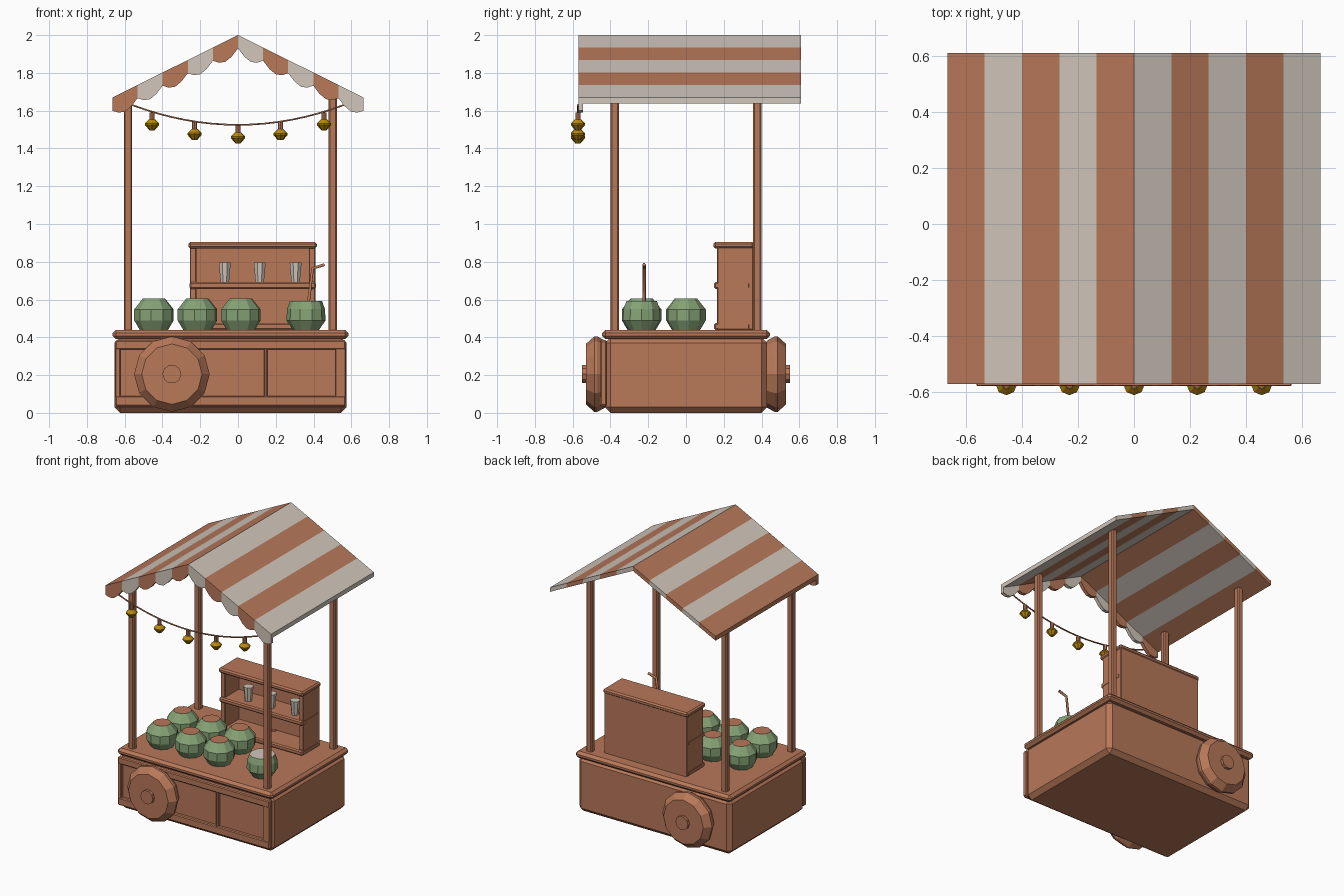
import bpy, bmesh, math
from mathutils import Vector

if "Cube" in bpy.data.objects:
    bpy.data.objects.remove(bpy.data.objects["Cube"])


def mat(name, r, g, b):
    m = bpy.data.materials.new(name)
    lin = [((c / 255 + 0.055) / 1.055) ** 2.4 for c in (r, g, b)]
    m.diffuse_color = (*lin, 1)
    m.use_nodes = True
    m.node_tree.nodes["Principled BSDF"].inputs["Base Color"].default_value = m.diffuse_color
    return m


WOOD = mat("terracotta wood", 184, 120, 89)
CREAM = mat("cream", 209, 199, 188)
GREEN = mat("melon green", 134, 163, 118)
GOLD = mat("lantern gold", 186, 138, 14)


def finish(name, bm, *mats):
    bmesh.ops.recalc_face_normals(bm, faces=bm.faces)
    me = bpy.data.meshes.new(name)
    bm.to_mesh(me)
    bm.free()
    for m in mats:
        me.materials.append(m)
    ob = bpy.data.objects.new(name, me)
    bpy.context.collection.objects.link(ob)
    return ob


def box(name, x, y, z, bevel=0.0, m=WOOD):
    """Box from (min, max) ranges with optional chamfered edges."""
    bm = bmesh.new()
    bmesh.ops.create_cube(bm, size=1)
    for v in bm.verts:
        v.co = [(a + b) / 2 + c * (b - a) for c, (a, b) in zip(v.co, (x, y, z))]
    if bevel:
        bmesh.ops.bevel(bm, geom=bm.edges[:], offset=bevel, segments=1,
                        affect='EDGES')
    return finish(name, bm, m)


def lathe(name, profile, sides, loc, mats, axis='Z', cap_mat=0, turn=0.0):
    """Faceted solid from (radius, height) rings; the last ring gets cap_mat."""
    bm = bmesh.new()
    rings = []
    for r, h in profile:
        ring = []
        for i in range(sides):
            a = math.tau * (i + turn) / sides
            p = (r * math.cos(a), r * math.sin(a), h)
            if axis == 'Y':
                p = (p[0], p[2], p[1])
            ring.append(bm.verts.new(Vector(p) + Vector(loc)))
        rings.append(ring)
    for a, b in zip(rings, rings[1:]):
        for i in range(sides):
            j = (i + 1) % sides
            bm.faces.new((a[i], a[j], b[j], b[i]))
    bm.faces.new(rings[0][::-1])
    bm.faces.new(rings[-1]).material_index = cap_mat
    return finish(name, bm, *mats)


def tube(name, pts, radius, m=WOOD):
    cu = bpy.data.curves.new(name, 'CURVE')
    cu.dimensions = '3D'
    cu.bevel_depth = radius
    cu.bevel_resolution = 1
    cu.use_fill_caps = True
    sp = cu.splines.new('POLY')
    sp.points.add(len(pts) - 1)
    for p, co in zip(sp.points, pts):
        p.co = (*co, 1)
    cu.materials.append(m)
    ob = bpy.data.objects.new(name, cu)
    bpy.context.collection.objects.link(ob)


# Cart body, counter and raised front frame
box("cart_body", (-0.655, 0.575), (-0.43, 0.43), (0, 0.40), 0.03)
box("counter", (-0.665, 0.585), (-0.445, 0.445), (0.39, 0.44), 0.018)
box("frame_top_rail", (-0.65, 0.57), (-0.455, -0.42), (0.335, 0.385), 0.006)
box("frame_bottom_rail", (-0.65, 0.57), (-0.455, -0.42), (0.035, 0.09), 0.006)
for i, (a, b) in enumerate([(-0.652, -0.622), (0.138, 0.155), (0.515, 0.572)]):
    box(f"frame_stile_{i}", (a, b), (-0.453, -0.42), (0.04, 0.38), 0.005)

# Wheels with hubs, one at the front and one at the back
for side, s in (("front", -1), ("back", 1)):
    lathe(f"{side}_wheel", [(0.175, s * 0.425), (0.2, s * 0.47), (0.2, s * 0.485),
                            (0.16, s * 0.53)], 12, (-0.35, 0, 0.205), [WOOD], 'Y')
    lathe(f"{side}_hub", [(0.05, s * 0.52), (0.05, s * 0.55)], 10,
          (-0.35, 0, 0.205), [WOOD], 'Y')

# Posts
for px in (-0.582, 0.502):
    for py in (-0.378, 0.378):
        box("post", (px - 0.022, px + 0.022), (py - 0.022, py + 0.022),
            (0.43, 1.975 - abs(px) * 0.5), 0.007)

# Striped gable roof with a scalloped front valance
HALF, N = 0.665, 10
STEP = 2 * HALF / N


def top(x):
    return 2 - abs(x) * 0.33 / HALF


def strip(bm, xs, drops, y0, y1, index):
    """Sheared slab below the roof line, with a given drop at each x."""
    loops = []
    for y in (y0, y1):
        up = [bm.verts.new((x, y, top(x))) for x in xs]
        lo = [bm.verts.new((x, y, top(x) - d)) for x, d in zip(xs, drops)]
        loops.append(up + lo[::-1])
    a, b = loops
    n, k = len(a), len(xs)
    faces = [bm.faces.new((a[i], a[(i + 1) % n], b[(i + 1) % n], b[i]))
             for i in range(n)]
    for lp in (a, b):
        for i in range(k - 1):
            faces.append(bm.faces.new((lp[i], lp[i + 1], lp[n - 2 - i], lp[n - 1 - i])))
    for f in faces:
        f.material_index = index


roof, valance = bmesh.new(), bmesh.new()
for i in range(N):
    x0 = -HALF + i * STEP
    strip(roof, [x0, x0 + STEP], [0.032, 0.032], -0.545, 0.61, i % 2)
    strip(valance, [x0 + STEP * t / 4 for t in range(5)],
          [0.07, 0.097, 0.108, 0.097, 0.07], -0.57, -0.545, i % 2)
finish("roof", roof, WOOD, CREAM)
finish("valance", valance, WOOD, CREAM)

# Shelf unit
box("shelf_back", (-0.25, 0.405), (0.325, 0.355), (0.44, 0.88))
for a in (-0.255, 0.375):
    box("shelf_side", (a, a + 0.035), (0.165, 0.355), (0.44, 0.88), 0.004)
box("shelf_top", (-0.262, 0.417), (0.145, 0.36), (0.87, 0.905), 0.01)
box("shelf_middle", (-0.257, 0.412), (0.148, 0.34), (0.657, 0.692), 0.008)
box("shelf_bottom", (-0.257, 0.412), (0.148, 0.34), (0.44, 0.475), 0.008)

# Cups
for cx in (-0.07, 0.115, 0.305):
    lathe("cup", [(0.024, 0.69), (0.034, 0.795)], 8, (cx, 0.22, 0), [CREAM], turn=0.5)

# Melons in two rows, plus an opened one with a drinking straw
MELON = [(0.075, 0.438), (0.106, 0.49), (0.106, 0.548), (0.06, 0.605)]
for mx in (-0.445, -0.215, 0.015):
    for my in (-0.235, 0.0):
        lathe("melon", MELON, 10, (mx, my, 0), [GREEN, WOOD], cap_mat=1, turn=0.25)
lathe("drink_melon", [(0.068, 0.438), (0.104, 0.49), (0.1, 0.55), (0.085, 0.592)],
      10, (0.36, -0.235, 0), [GREEN, CREAM], cap_mat=1)
tube("straw", [(0.37, -0.222, 0.56), (0.395, -0.222, 0.765), (0.458, -0.222, 0.785)],
     0.009)

# Light string with lanterns


def sag(x):
    return 1.525 + 0.105 * (x / 0.56) ** 2


tube("light_string", [(x, -0.572, sag(x)) for x in
                      [-0.56 + 0.07 * i for i in range(17)]], 0.005)
for lx in (-0.455, -0.23, 0, 0.225, 0.455):
    z = sag(lx) - 0.065
    lathe("lantern_cap", [(0.014, 0.01), (0.014, 0.062)], 8, (lx, -0.572, z), [WOOD])
    lathe("lantern", [(0.014, -0.033), (0.038, -0.005), (0.038, 0.003), (0.016, 0.025)],
          8, (lx, -0.572, z), [GOLD])
